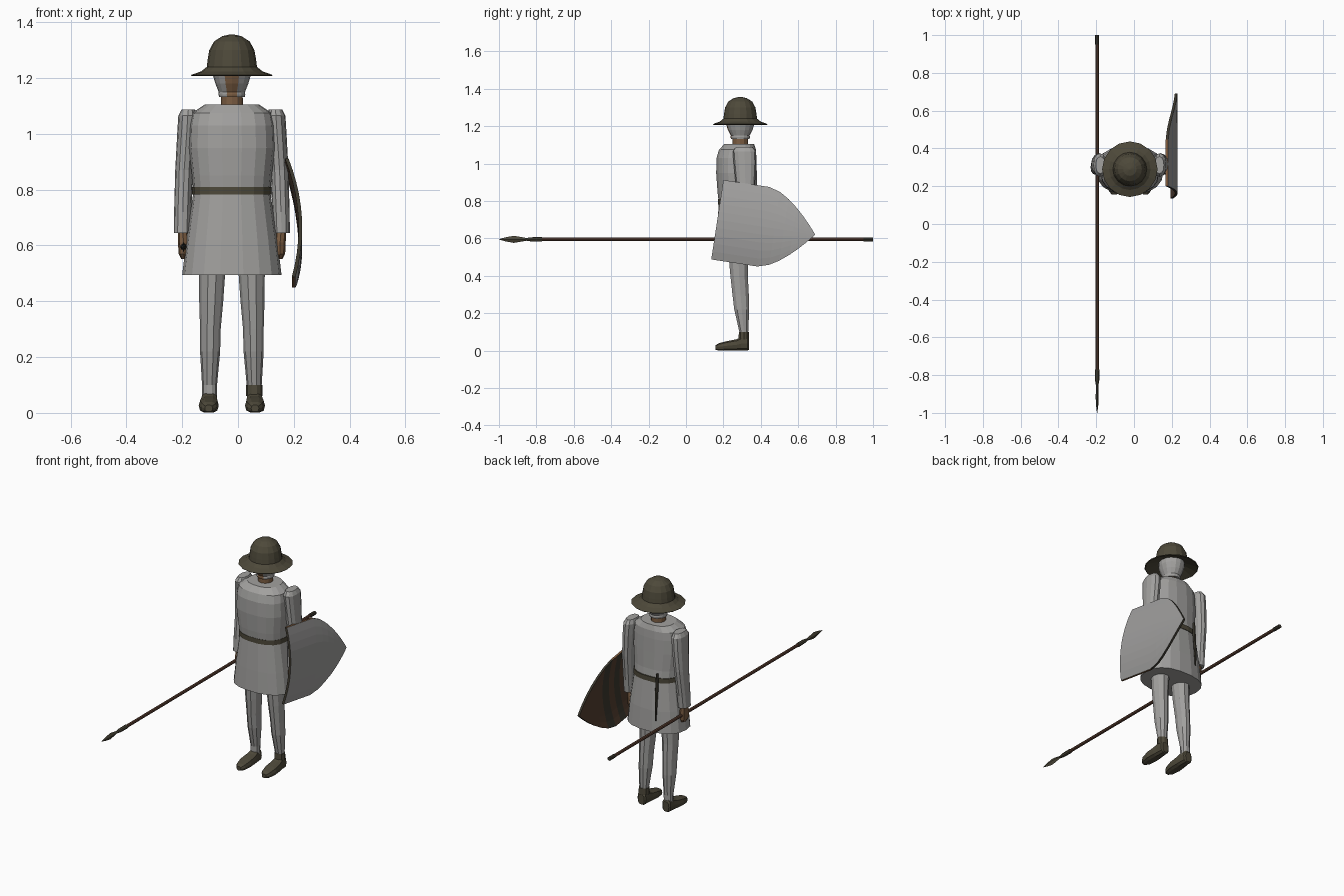
import bpy, bmesh, math
from mathutils import Vector

CX, CY = -0.022, 0.29          # body axis


def mat(name, *c):
    m = bpy.data.materials.new(name)
    m.diffuse_color = (*c, 1)
    return m


GREY = mat("grey cloth", 0.36, 0.355, 0.345)
PLATE = mat("shield grey", 0.35, 0.345, 0.34)
OLIVE = mat("dark olive", 0.075, 0.066, 0.042)
DARK = mat("dark leather", 0.045, 0.04, 0.028)
SKIN = mat("brown skin", 0.2, 0.11, 0.055)
WOOD = mat("red brown wood", 0.115, 0.055, 0.034)
EDGE = mat("light brown wood", 0.22, 0.11, 0.05)
BACK = mat("shield back brown", 0.09, 0.05, 0.03)


def skin(name, rings, mats, rule=None):
    """Join rings of points into a closed body; rule picks a material per face."""
    bm = bmesh.new()
    vs = [[bm.verts.new(p) for p in r] for r in rings]
    n = len(rings[0])
    for a, b in zip(vs, vs[1:]):
        for i in range(n):
            j = (i + 1) % n
            bm.faces.new((a[i], a[j], b[j], b[i]))
    bm.faces.new(vs[0])
    bm.faces.new(vs[-1])
    bmesh.ops.recalc_face_normals(bm, faces=bm.faces)
    bm.normal_update()
    if rule:
        for f in bm.faces:
            f.material_index = rule(f.calc_center_median(), f.normal)
    me = bpy.data.meshes.new(name)
    bm.to_mesh(me)
    bm.free()
    for m in mats:
        me.materials.append(m)
    ob = bpy.data.objects.new(name, me)
    bpy.context.collection.objects.link(ob)
    return ob


def oval(c, r1, r2, n, axis='z', e=2.0):
    """Super-ellipse ring around c, lying across the given axis."""
    pts = []
    for i in range(n):
        t = 2 * math.pi * i / n
        u, v = (math.copysign(abs(f) ** (2 / e), f) for f in (math.cos(t), math.sin(t)))
        d = Vector((u * r1, v * r2, 0)) if axis == 'z' else Vector((u * r1, 0, v * r2))
        pts.append(Vector(c) + d)
    return pts


def loft(name, rows, n, m, axis='z', e=2.0, side=1, rule=None):
    """rows: x, y, z, r1, r2; side=-1 mirrors across the body axis."""
    rings = []
    for x, y, z, a, b in rows:
        x = x if side == 1 else 2 * CX - x
        rings.append(oval((x, y, z), a, b, n, axis, e))
    return skin(name, rings, m if isinstance(m, list) else [m], rule)


# Tunic and belt
loft("tunic", [(CX, 0.285, 0.495, 0.178, 0.128), (CX, 0.285, 0.62, 0.163, 0.122),
               (CX, 0.282, 0.79, 0.138, 0.108), (CX, 0.275, 0.85, 0.143, 0.108),
               (CX, 0.27, 0.95, 0.154, 0.11), (CX, 0.27, 1.03, 0.151, 0.108),
               (CX, 0.275, 1.075, 0.142, 0.1), (CX, 0.285, 1.105, 0.098, 0.08)],
     18, GREY, e=2.4)
loft("belt", [(CX, 0.282, 0.782, 0.142, 0.112), (CX, 0.282, 0.81, 0.142, 0.112)],
     18, OLIVE, e=2.4)
# Dagger hanging from the belt at the back
loft("dagger", [(-0.09, 0.412, 0.57, 0.004, 0.004), (-0.09, 0.408, 0.68, 0.009, 0.007),
                (-0.09, 0.4, 0.78, 0.011, 0.008), (-0.09, 0.397, 0.84, 0.008, 0.008)],
     6, DARK)

# Neck, hood with face opening, helmet
loft("neck", [(CX, CY, 1.07, 0.041, 0.041), (CX, CY, 1.16, 0.038, 0.04)], 12, SKIN)
loft("hood_and_face", [(CX, CY, 1.132, 0.046, 0.05), (CX, CY, 1.142, 0.048, 0.052),
                       (CX, CY, 1.15, 0.047, 0.05), (CX, CY, 1.18, 0.059, 0.066),
                       (CX, CY, 1.21, 0.068, 0.075), (CX, CY, 1.25, 0.068, 0.075)],
     16, [GREY, SKIN],
     rule=lambda c, n: int(n.y < 0 and abs(c.x - CX) < 0.02 and c.z < 1.245 and abs(n.z) < 0.9))
loft("helmet", [(CX, CY, z, r, r) for r, z in
                [(0.07, 1.236), (0.143, 1.207), (0.147, 1.211), (0.11, 1.224), (0.09, 1.24),
                 (0.087, 1.265), (0.081, 1.3), (0.064, 1.331), (0.035, 1.35), (0.004, 1.357)]],
     16, OLIVE)

# Arms, hands, legs, shoes
for side, tag in ((1, "right"), (-1, "left")):
    loft(tag + "_sleeve", [(-0.2, 0.3, 0.645, 0.03, 0.04), (-0.198, 0.305, 0.72, 0.031, 0.043),
                           (-0.193, 0.318, 0.87, 0.032, 0.05), (-0.184, 0.315, 1.0, 0.034, 0.06),
                           (-0.18, 0.312, 1.065, 0.034, 0.062), (-0.178, 0.312, 1.088, 0.024, 0.045)],
         12, GREY, side=side, e=2.3)
    loft(tag + "_hand", [(-0.192, 0.295, 0.552, 0.012, 0.022), (-0.194, 0.293, 0.57, 0.019, 0.034),
                         (-0.195, 0.295, 0.61, 0.02, 0.035), (-0.198, 0.3, 0.65, 0.018, 0.025)],
         8, SKIN, side=side)
    loft(tag + "_leg", [(-0.102, 0.309, 0.05, 0.026, 0.025), (-0.102, 0.309, 0.1, 0.027, 0.025),
                        (-0.1, 0.298, 0.22, 0.036, 0.042), (-0.099, 0.292, 0.3, 0.037, 0.046),
                        (-0.096, 0.284, 0.4, 0.043, 0.049), (-0.093, 0.28, 0.5, 0.047, 0.054),
                        (-0.09, 0.28, 0.6, 0.05, 0.056)], 10, GREY, side=side)
    loft(tag + "_shoe", [(-0.105, 0.157, 0.016, 0.014, 0.012), (-0.105, 0.175, 0.02, 0.028, 0.02),
                         (-0.105, 0.22, 0.026, 0.036, 0.026), (-0.104, 0.27, 0.031, 0.033, 0.031),
                         (-0.103, 0.295, 0.037, 0.03, 0.037), (-0.103, 0.33, 0.037, 0.028, 0.037),
                         (-0.103, 0.337, 0.034, 0.02, 0.03)],
         10, OLIVE, axis='y', e=2.8, side=side)
loft("left_ankle_cuff", [(0.058, 0.309, 0.06, 0.03, 0.029), (0.058, 0.309, 0.1, 0.03, 0.028)],
     10, OLIVE)

# Spear lying level through the right hand
SX, SZ = -0.195, 0.595


def rod(name, rows, m, n=8):
    loft(name, [(SX, y, SZ, a, b) for y, a, b in rows], n, m, axis='y')


rod("spear_shaft", [(-0.8, 0.009, 0.009), (0.97, 0.009, 0.009)], WOOD)
rod("spear_butt", [(0.95, 0.011, 0.011), (1.0, 0.011, 0.011)], DARK)
rod("spear_socket", [(-0.86, 0.006, 0.006), (-0.83, 0.011, 0.011), (-0.77, 0.012, 0.012)], OLIVE)
rod("spear_blade", [(-1.0, 0.001, 0.001), (-0.96, 0.006, 0.012), (-0.92, 0.008, 0.019),
                    (-0.88, 0.007, 0.012), (-0.845, 0.006, 0.006)], OLIVE, 4)

# Shield: curved across its width, pointed towards the back
LV, LU = Vector((0, 0.988, -0.151)), Vector((0, 0.151, 0.988))
O = Vector((0, 0.1675, 0.70))


def shield_pt(v, u, off):
    p = O + LV * v + LU * u
    p.x = 0.229 - 0.77 * u * u - 0.058 * u - off
    return p


rings = []
for v in (0, 0.08, 0.15, 0.2, 0.25, 0.31, 0.36, 0.41, 0.45, 0.485, 0.51, 0.529):
    w = 0.215 * (1 - max(0, (v - 0.25) / 0.28) ** 1.6)
    us = [w * (k / 5 - 1) for k in range(11)]
    rings.append([shield_pt(v, u, 0) for u in us] + [shield_pt(v, u, 0.013) for u in us[::-1]])


def shield_rule(c, n):
    v = (c - O).dot(LV)
    if abs(n.x) > 0.75:
        if n.x > 0:
            return 0
        return 2 if 0.15 < v < 0.2 or 0.25 < v < 0.31 else 1    # straps on the back
    return 3 if 0.01 < v < 0.25 else 2                          # rim


skin("shield", rings, [PLATE, BACK, DARK, EDGE], shield_rule)
